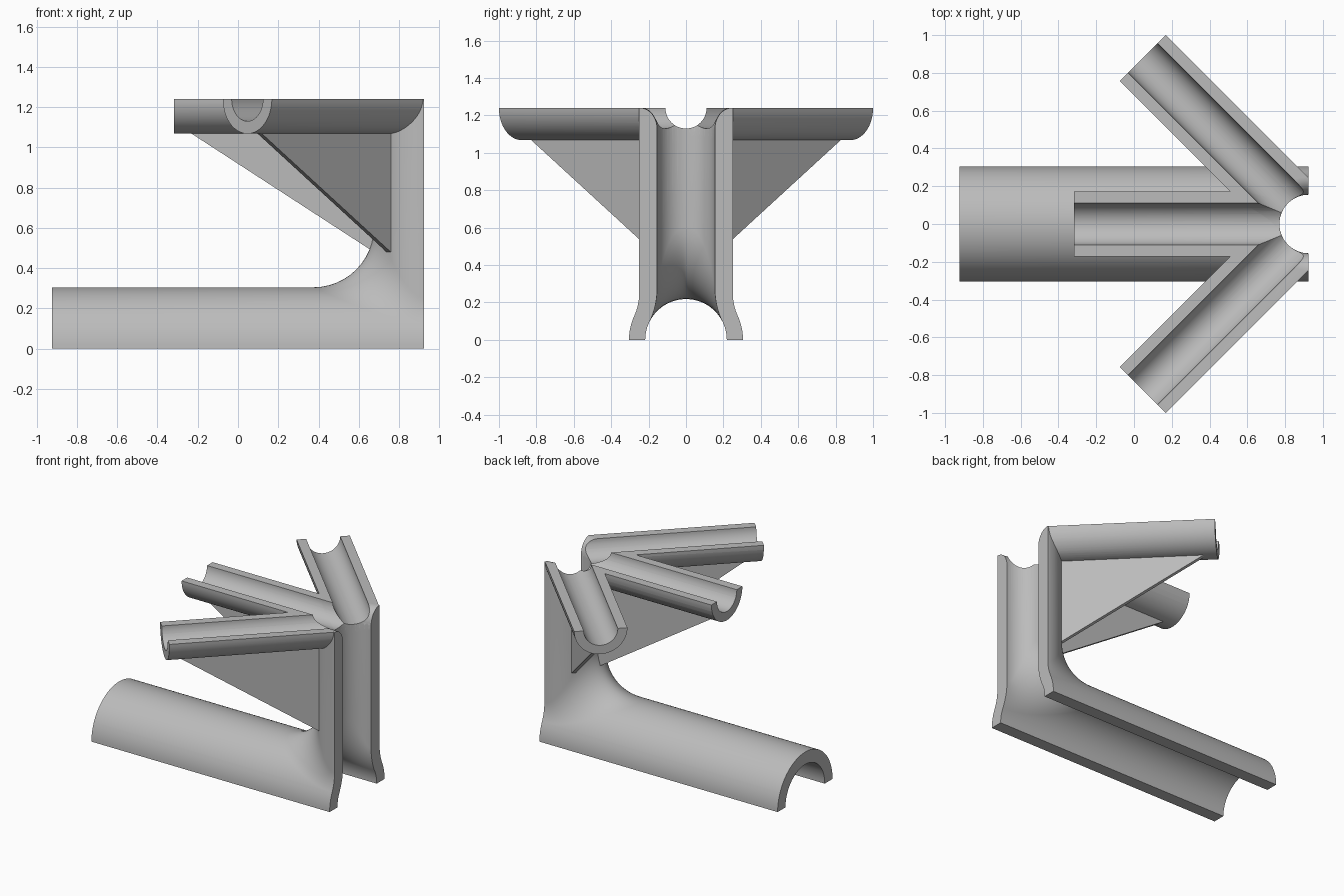
import bpy, bmesh
from math import sin, cos, pi, sqrt, asin, radians
from mathutils import Vector, Matrix

cube = bpy.data.objects.get("Cube")
if cube:
    bpy.data.objects.remove(cube, do_unlink=True)

BACK = 0.925      # plane that halves the upright pipe
TOP = 1.24        # plane that halves the arms
ARM_LEN = 1.2425
ARM_TURNS = (0, 45, -45)

grey = bpy.data.materials.new("plain_grey")
grey.use_nodes = True
grey.diffuse_color = (0.5, 0.5, 0.5, 1)
grey.node_tree.nodes["Principled BSDF"].inputs["Base Color"].default_value = (0.5, 0.5, 0.5, 1)


def to_object(name, bm):
    bmesh.ops.recalc_face_normals(bm, faces=bm.faces)
    mesh = bpy.data.meshes.new(name)
    bm.to_mesh(mesh)
    bm.free()
    obj = bpy.data.objects.new(name, mesh)
    bpy.context.collection.objects.link(obj)
    mesh.materials.append(grey)
    return obj


def arm_frame(turn):
    """Local +x runs outwards along the arm from the upright's axis."""
    return Matrix.Translation((BACK, 0, 0)) @ Matrix.Rotation(radians(180 + turn), 4, 'Z')


def blended_tee(name, floor_r, post_r, blend, far_x, top):
    """Floor pipe and upright pipe joined by a rolling-ball fillet, mirrored to a closed solid."""
    steps, arc = 24, 12
    reach, lift = post_r + blend, floor_r + blend
    rows = []
    for i in range(-steps, steps + 1):
        a = pi / 2 * i / steps
        cy = reach * sin(a)
        ball = Vector((BACK - reach * cos(a), cy, sqrt(lift ** 2 - cy ** 2)))
        on_post = Vector((BACK - post_r * cos(a), post_r * sin(a), ball.z))
        on_floor = Vector((ball.x, ball.y * floor_r / lift, ball.z * floor_r / lift))
        u, v = (on_floor - ball).normalized(), (on_post - ball).normalized()
        curve = [ball + blend * u.slerp(v, k / arc) for k in range(arc + 1)]
        rows.append([Vector((far_x, on_floor.y, on_floor.z))] + curve
                    + [Vector((on_post.x, on_post.y, top))])
    # lower flanks of the floor pipe, beyond the fillet
    start = asin(reach / lift)
    for k in range(1, 7):
        p = start + (pi / 2 - start) * k / 6
        for side in (-1, 1):
            y, z = side * floor_r * sin(p), floor_r * cos(p)
            row = [Vector((far_x, y, z)), Vector((BACK, y, z))]
            rows.insert(0, row) if side < 0 else rows.append(row)
    bm = bmesh.new()
    for flip_x in (False, True):
        for flip_z in (1, -1):
            grid = [[bm.verts.new((2 * BACK - p.x if flip_x else p.x, p.y, flip_z * p.z))
                     for p in row] for row in rows]
            for r, s in zip(grid, grid[1:]):
                for k in range(min(len(r), len(s)) - 1):
                    bm.faces.new((r[k], r[k + 1], s[k + 1], s[k]))
    bmesh.ops.remove_doubles(bm, verts=bm.verts, dist=1e-5)
    bmesh.ops.holes_fill(bm, edges=[e for e in bm.edges if e.is_boundary], sides=0)
    return to_object(name, bm)


def arm_cylinder(name, radius, start, end, turn):
    bm = bmesh.new()
    bmesh.ops.create_cone(bm, cap_ends=True, segments=64, radius1=radius, radius2=radius,
                          depth=end - start)
    place = (arm_frame(turn) @ Matrix.Translation(((start + end) / 2, 0, TOP))
             @ Matrix.Rotation(pi / 2, 4, 'Y'))
    bmesh.ops.transform(bm, matrix=place, verts=bm.verts)
    return to_object(name, bm)


def web(name, turn, thick=0.03):
    """Thin triangular gusset below an arm."""
    bm = bmesh.new()
    outline = ((0.2, 0.448), (1.22, 1.11), (0.2, 1.11))
    face = bm.faces.new([bm.verts.new((s, -thick / 2, z)) for s, z in outline])
    out = bmesh.ops.extrude_face_region(bm, geom=[face])
    moved = [g for g in out["geom"] if isinstance(g, bmesh.types.BMVert)]
    bmesh.ops.translate(bm, vec=(0, thick, 0), verts=moved)
    bmesh.ops.transform(bm, matrix=arm_frame(turn), verts=bm.verts)
    return to_object(name, bm)


def mouth_flare(name):
    """Rounded widening at the top of the upright bore."""
    profile = [(0.15, 1.12)]
    for k in range(11):
        a = pi / 2 * k / 10
        profile.append((0.155 + 0.09 * (1 - cos(a)), 1.13 + 0.11 * sin(a)))
    profile.append((0.245, 1.4))
    bm = bmesh.new()
    n = 64
    rings = [[bm.verts.new((BACK + r * cos(2 * pi * i / n), r * sin(2 * pi * i / n), z))
              for i in range(n)] for r, z in profile]
    for lo, hi in zip(rings, rings[1:]):
        for i in range(n):
            j = (i + 1) % n
            bm.faces.new((lo[i], lo[j], hi[j], hi[i]))
    bm.faces.new(rings[0])
    bm.faces.new(rings[-1])
    return to_object(name, bm)


def block(name, low, high):
    bm = bmesh.new()
    bmesh.ops.create_cube(bm, size=1)
    low, high = Vector(low), Vector(high)
    for v in bm.verts:
        v.co = Vector([(l + h) / 2 + c * (h - l) for l, h, c in zip(low, high, v.co)])
    return to_object(name, bm)


def combine(target, tool, operation):
    mod = target.modifiers.new("cut", 'BOOLEAN')
    mod.operation, mod.object, mod.solver = operation, tool, 'EXACT'
    bpy.context.view_layer.objects.active = target
    bpy.ops.object.modifier_apply(modifier=mod.name)
    bpy.data.objects.remove(tool, do_unlink=True)


# Outer body: floor pipe, upright, arms and webs
bracket = blended_tee("pipe_bracket", 0.305, 0.25, 0.3, -BACK, 1.4)
for turn in ARM_TURNS:
    combine(bracket, arm_cylinder("arm", 0.172, -0.05, ARM_LEN, turn), 'UNION')
    combine(bracket, web("web", turn), 'UNION')

# Halve every pipe at the ground, back and top planes
combine(bracket, block("trim_box", (-1.5, -1.5, 0), (BACK, 1.5, TOP)), 'INTERSECT')

# Hollow the channels
combine(bracket, blended_tee("main_bore", 0.218, 0.155, 0.39, -1.2, 1.5), 'DIFFERENCE')
for turn in ARM_TURNS:
    combine(bracket, arm_cylinder("arm_bore", 0.11, -0.04, 1.4, turn), 'DIFFERENCE')
combine(bracket, mouth_flare("mouth_flare"), 'DIFFERENCE')

# Smooth curved walls, sharp rims
bpy.ops.object.select_all(action='DESELECT')
bracket.select_set(True)
bpy.context.view_layer.objects.active = bracket
bpy.ops.object.shade_smooth_by_angle(angle=radians(30))
